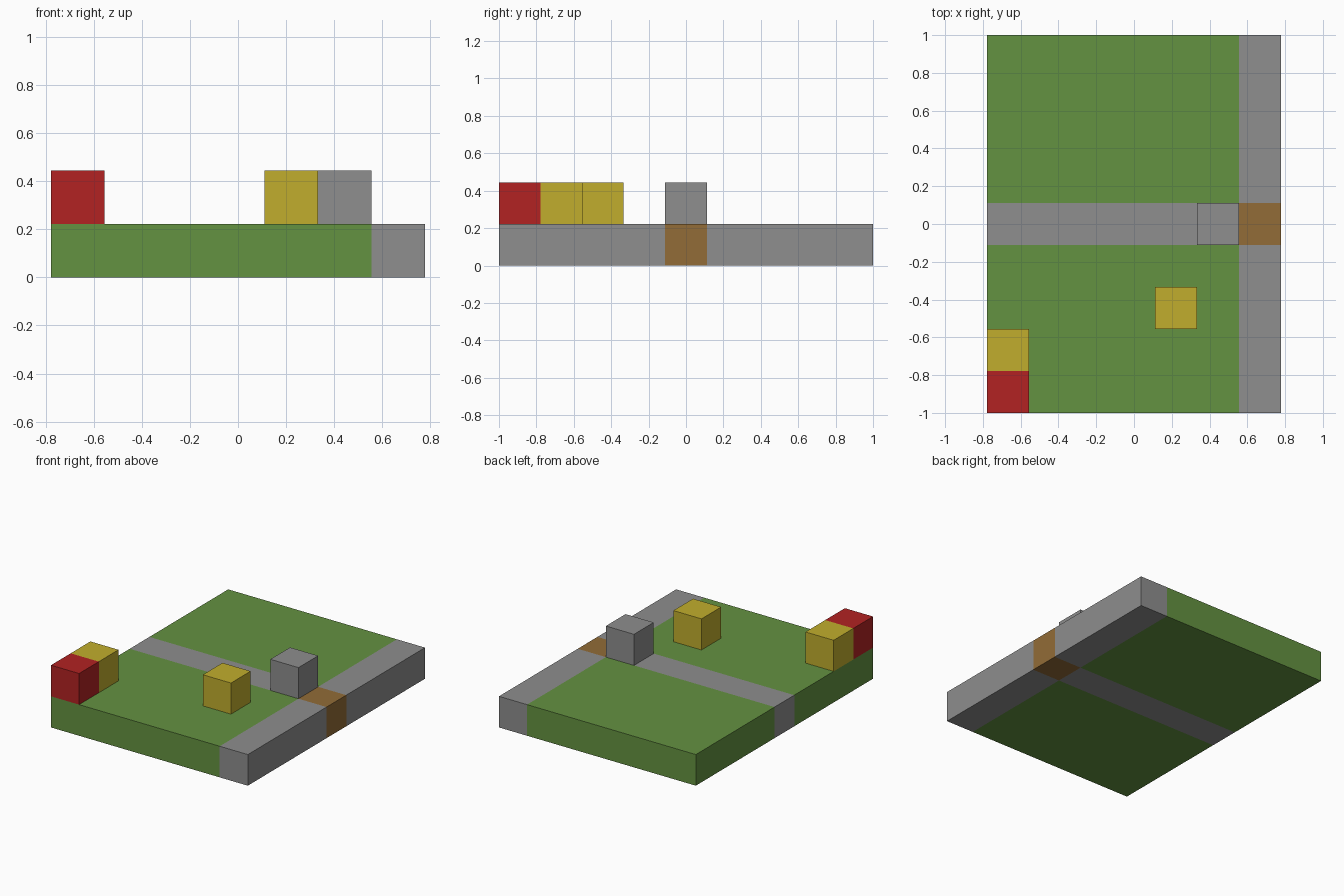
import bpy
import bmesh
from mathutils import Matrix, Vector

cube = bpy.data.objects.get("Cube")
if cube:
    bpy.data.objects.remove(cube, do_unlink=True)

COLS, ROWS = 7, 9
U = 2 / ROWS  # edge of one block


def linear(c):
    c /= 255
    return c / 12.92 if c <= 0.04045 else ((c + 0.055) / 1.055) ** 2.4


def material(name, rgb):
    colour = [linear(c) for c in rgb] + [1]
    mat = bpy.data.materials.new(name)
    mat.use_nodes = True
    mat.diffuse_color = colour
    bsdf = next(n for n in mat.node_tree.nodes if n.type == 'BSDF_PRINCIPLED')
    bsdf.inputs["Base Color"].default_value = colour
    return mat


def block(name, mat, col, row, level=0, cols=1, rows=1):
    """Box covering whole cells, counted from the front right corner."""
    size = Vector((cols, rows, 1)) * U
    centre = Vector((col + cols / 2 - COLS / 2, row + rows / 2 - ROWS / 2, level + 0.5)) * U
    bm = bmesh.new()
    bmesh.ops.create_cube(bm, size=1, matrix=Matrix.LocRotScale(centre, None, size))
    mesh = bpy.data.meshes.new(name)
    bm.to_mesh(mesh)
    bm.free()
    mesh.materials.append(mat)
    obj = bpy.data.objects.new(name, mesh)
    bpy.context.collection.objects.link(obj)


grass = material("grass green", (100, 146, 65))
stone = material("stone grey", (142, 142, 142))
dirt = material("dirt brown", (146, 108, 55))
yellow = material("flower yellow", (193, 174, 45))
red = material("flower red", (178, 34, 34))

# Ground: two lawns split by a cross path, with a long path along the left side
for side, row in (("front", 0), ("back", 5)):
    block(side + "_lawn", grass, 0, row, cols=6, rows=4)
    block(side + "_side_path", stone, 6, row, rows=4)
block("cross_path", stone, 0, 4, cols=6)
block("dirt_crossing", dirt, 6, 4)

# Blocks standing on the ground
block("stone_block", stone, 5, 4, level=1)
block("red_flower_block", red, 0, 0, level=1)
block("corner_yellow_flower_block", yellow, 0, 1, level=1)
block("lawn_yellow_flower_block", yellow, 4, 2, level=1)
